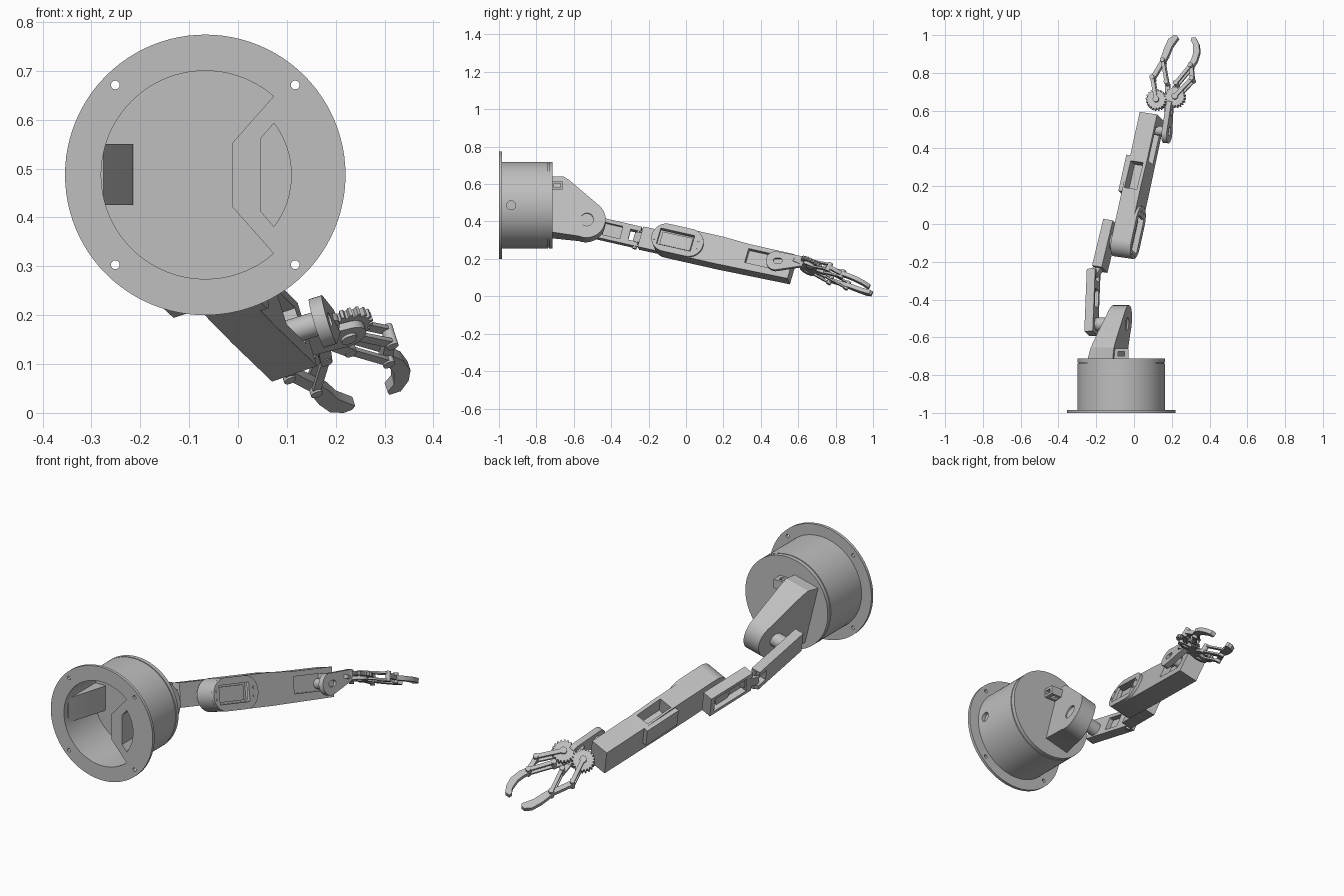
import bpy, bmesh
from math import sin, cos, pi, radians
from mathutils import Vector, Matrix

default = bpy.data.objects.get("Cube")
if default:
    bpy.data.objects.remove(default)

gray = bpy.data.materials.new("plain gray")
gray.use_nodes = True
gray.diffuse_color = (.52, .52, .52, 1)
gray.node_tree.nodes["Principled BSDF"].inputs["Base Color"].default_value = gray.diffuse_color
parts = []


# Outline helpers
def arc(radius, start, end, steps=32, cx=0, cy=0):
    angles = [radians(start + (end - start) * i / steps) for i in range(steps + 1)]
    return [(cx + radius * cos(t), cy + radius * sin(t)) for t in angles]


def disc(radius, cx=0, cy=0, steps=48):
    return arc(radius, 0, 360, steps, cx, cy)[:-1]


def rect(left, right, low, high):
    return [(left, low), (right, low), (right, high), (left, high)]


def capsule(start, end, r_start, r_end=None):
    run = Vector(end) - Vector(start)
    heading = -run.angle_signed(Vector((1, 0))) * 180 / pi
    heading = Vector((1, 0)).angle_signed(run) * -180 / pi
    tip = arc(r_end or r_start, heading - 90, heading + 90, 16, *end)
    return tip + arc(r_start, heading + 90, heading + 270, 16, *start)


def gear_outline(radius, cx, cy, teeth=20):
    points = []
    for i in range(teeth):
        for step, size in ((0, .85), (.3, .85), (.45, 1), (.8, 1)):
            t = 2 * pi * (i + step) / teeth
            points.append((cx + radius * size * cos(t), cy + radius * size * sin(t)))
    return points


# Solid helpers: a placement maps outline (p, q) and height h into space
def prism(name, outline, place, low, high):
    bm = bmesh.new()
    rings = [[bm.verts.new(place(p, q, h)) for p, q in outline] for h in (low, high)]
    bm.faces.new(rings[0])
    bm.faces.new(rings[1])
    count = len(outline)
    for i in range(count):
        j = (i + 1) % count
        bm.faces.new((rings[0][i], rings[0][j], rings[1][j], rings[1][i]))
    bmesh.ops.recalc_face_normals(bm, faces=bm.faces)
    mesh = bpy.data.meshes.new(name)
    bm.to_mesh(mesh)
    bm.free()
    mesh.materials.append(gray)
    obj = bpy.data.objects.new(name, mesh)
    bpy.context.collection.objects.link(obj)
    parts.append(obj)
    return obj


def cut(obj, outline, place, low, high):
    cutter = prism("cutter", outline, place, low, high)
    parts.remove(cutter)
    cutter.hide_render = True
    mod = obj.modifiers.new("cut", "BOOLEAN")
    mod.operation, mod.solver, mod.object = "DIFFERENCE", "EXACT", cutter
    graph = bpy.context.evaluated_depsgraph_get()
    mesh = bpy.data.meshes.new_from_object(obj.evaluated_get(graph))
    obj.modifiers.clear()
    obj.data = mesh
    bpy.data.objects.remove(cutter)


def frame(origin, along, roll):
    d = Vector(along).normalized()
    a = Vector((cos(radians(roll)), 0, sin(radians(roll))))
    a = (a - d * a.dot(d)).normalized()
    m = Matrix((a, d, a.cross(d))).transposed().to_4x4()
    return Matrix.Translation(origin) @ m


def side(m):
    return lambda p, q, h: m @ Vector((h, p, q))


def flat(m):
    return lambda p, q, h: m @ Vector((p, q, h))


# Base: flange and hollow drum around the y axis
def base(p, q, h):
    return Vector((p - .067, h, q + .487))


def drum_side(p, q, h):
    return Vector((h, p, q))


flange = prism("base_flange", disc(.287, steps=96), base, -1, -.985)
drum = prism("base_drum", disc(.232, steps=96), base, -.985, -.738)
prism("lid_groove", disc(.227, steps=96), base, -.745, -.73)
prism("base_lid", disc(.232, steps=96), base, -.733, -.713)
hollow = arc(.213, 49, 311, 72) + [(.055, -.065), (.055, .065)]
slot = arc(.176, -37, 37, 16) + [(.114, .075), (.114, -.075)]
for shell in (flange, drum):
    for outline in (hollow, slot):
        cut(shell, outline, base, -1.1, -.76)
for sx in (-1, 1):
    for sz in (-1, 1):
        cut(flange, disc(.009, sx * .184, sz * .184, 16), base, -1.1, -.9)
cut(drum, disc(.024, -.935, .487, 24), drum_side, .145, .3)
prism("inner_wedge", [(-.282, -.97), (-.275, -.97), (-.215, -.77), (-.215, -.75), (-.282, -.75)],
      lambda p, q, h: Vector((p, q, h)), .425, .55)
lug = prism("lid_lug", rect(-.72, -.66, .57, .615), drum_side, -.105, -.03)
cut(lug, rect(-.085, -.05, -.7, -.675), lambda p, q, h: Vector((p, q, h)), .5, .7)
cut(lug, rect(-.705, -.672, .582, .603), drum_side, -.2, .1)

# Shoulder: rounded cheek that flares toward the lid
S = side(frame((-.08, -.53, .4), (0, 1, 0), 14))
shoulder = prism("shoulder", [(-.187, -.065)] + arc(.1, -115, 50, 40) + [(-.095, .22), (-.125, .24), (-.187, .24)],
                 lambda p, q, h: S(p, q, h + (.28 * (p - .05) if h < 0 else .1 * p)), -.045, .045)
cut(shoulder, disc(.035), S, .035, .1)
prism("shoulder_pin", disc(.035), S, -.14, -.03)

# Upper link in two boxes with a yaw joint between them
A = frame((-.22, -.41, .35), (.04, 1, -.23), 15)
link_a = prism("upper_link_rear", rect(-.175, .165, -.056, .056), side(A), -.023, .023)
cut(link_a, rect(-.03, .065, -.035, .035), side(A), .0, .1)
cut(link_a, rect(.11, .2, -.03, .03), side(A), -.1, .1)
B = frame((-.155, -.13, .287), (.24, 1, -.22), 16)
link_b = prism("upper_link_front", rect(-.115, .145, -.058, .058), side(B), -.027, .027)
cut(link_b, rect(-.08, .12, -.04, .04), side(B), -.1, .005)
prism("yaw_tongue", capsule((-.02, -.14), (0, -.09), .02), flat(B), -.027, .027)
prism("yaw_pin", disc(.012, -.02, -.14, 24), flat(B), -.06, .06)

# Forearm: round elbow end, servo recesses and a raised elbow plate
F = frame((-.05, -.1, .295), (.22, 1, -.225), 17)
forearm = prism("forearm", arc(.078, 90, 270) + [(.3, -.078), (.7, -.07), (.7, .07), (.45, .07), (.3, .078)],
                side(F), -.05, .048)
cut(forearm, rect(-.04, .03, .28, .43), flat(F), .0, .2)
cut(forearm, rect(.45, .64, -.035, .045), side(F), .015, .1)
cut(forearm, rect(-.05, .16, -.045, .045), side(F), .025, .1)
plate = prism("elbow_plate", capsule((0, 0), (.13, 0), .078), side(F), .047, .062)
cut(plate, rect(-.04, .15, -.045, .045), side(F), 0, .1)
prism("elbow_servo", rect(-.03, .14, -.036, .036), side(F), .01, .035)
prism("forearm_servo", rect(.26, .46, -.03, .07), side(F), -.072, -.045)
prism("elbow_pin", disc(.045), side(F), -.1, -.04)
for y in (-.058, .178):
    for z in (-.02, .02):
        prism("plate_screw", disc(.006, y, z, 12), side(F), .05, .065)

# Wrist bracket
W = side(frame((.175, .49, .187), (.1, 1, -.02), 17))
bracket = prism("wrist_bracket", capsule((-.01, 0), (.135, 0), .052, .026), W, -.014, .014)
cut(bracket, capsule((-.008, 0), (.012, 0), .014), W, 0, .1)
prism("wrist_pin", disc(.025), W, -.08, -.01)


# Gripper: everything lies on one tilted plane
def grip(p, q, h):
    on_plane = Vector((p, q, .0095 + .32 * (p - .22) - .5 * (q - 1)))
    return on_plane + Vector((-.32, .5, 1)).normalized() * h


gears = {"left": (.12, .655), "right": (.22, .67)}
prism("gripper_base", capsule(*gears.values(), .036), grip, -.024, -.008)
prism("gripper_mount", capsule((.18, .6), (.175, .66), .022), grip, -.024, -.006)
for name, (x, y) in gears.items():
    prism(name + "_gear", gear_outline(.055, x, y), grip, -.006, .012)
    prism(name + "_gear_hub", disc(.016, x, y, 24), grip, -.03, .02)

# Finger linkages: outer crank end, finger joint, inner pivot
joints = {"left": ((.1, .77), (.155, .862), (.175, .745)),
          "right": ((.31, .765), (.303, .835), (.225, .74))}
for name, (crank, knuckle, pivot) in joints.items():
    prism(name + "_pivot_arm", capsule((.17, .665), pivot, .012), grip, -.022, -.01)
    for low in (-.02, .011):
        prism(name + "_inner_link", capsule(pivot, knuckle, .0085), grip, low, low + .009)
        prism(name + "_outer_link", capsule(gears[name], crank, .0095), grip, low, low + .009)
    prism(name + "_finger_base", capsule(crank, knuckle, .011), grip, -.01, .01)
    for joint in (crank, knuckle, pivot):
        prism(name + "_joint_pin", disc(.012, *joint, 24), grip, -.024, .024)

# Curved fingers
left_finger = [(.143, .858), (.167, .855), (.185, .89), (.203, .935), (.237, .983), (.23, .994),
               (.213, .996), (.185, .975), (.163, .93), (.15, .89)]
right_finger = [(.289, .84), (.313, .826), (.335, .86), (.35, .91), (.346, .95), (.33, .982),
                (.307, .982), (.303, .968), (.316, .945), (.316, .9), (.305, .865)]
prism("left_finger", left_finger, grip, -.011, .011)
prism("right_finger", right_finger, grip, -.011, .011)

# Smooth the round walls, keep the edges sharp
bpy.ops.object.select_all(action="DESELECT")
for obj in parts:
    obj.select_set(True)
bpy.context.view_layer.objects.active = parts[0]
bpy.ops.object.shade_smooth_by_angle(angle=radians(25))
